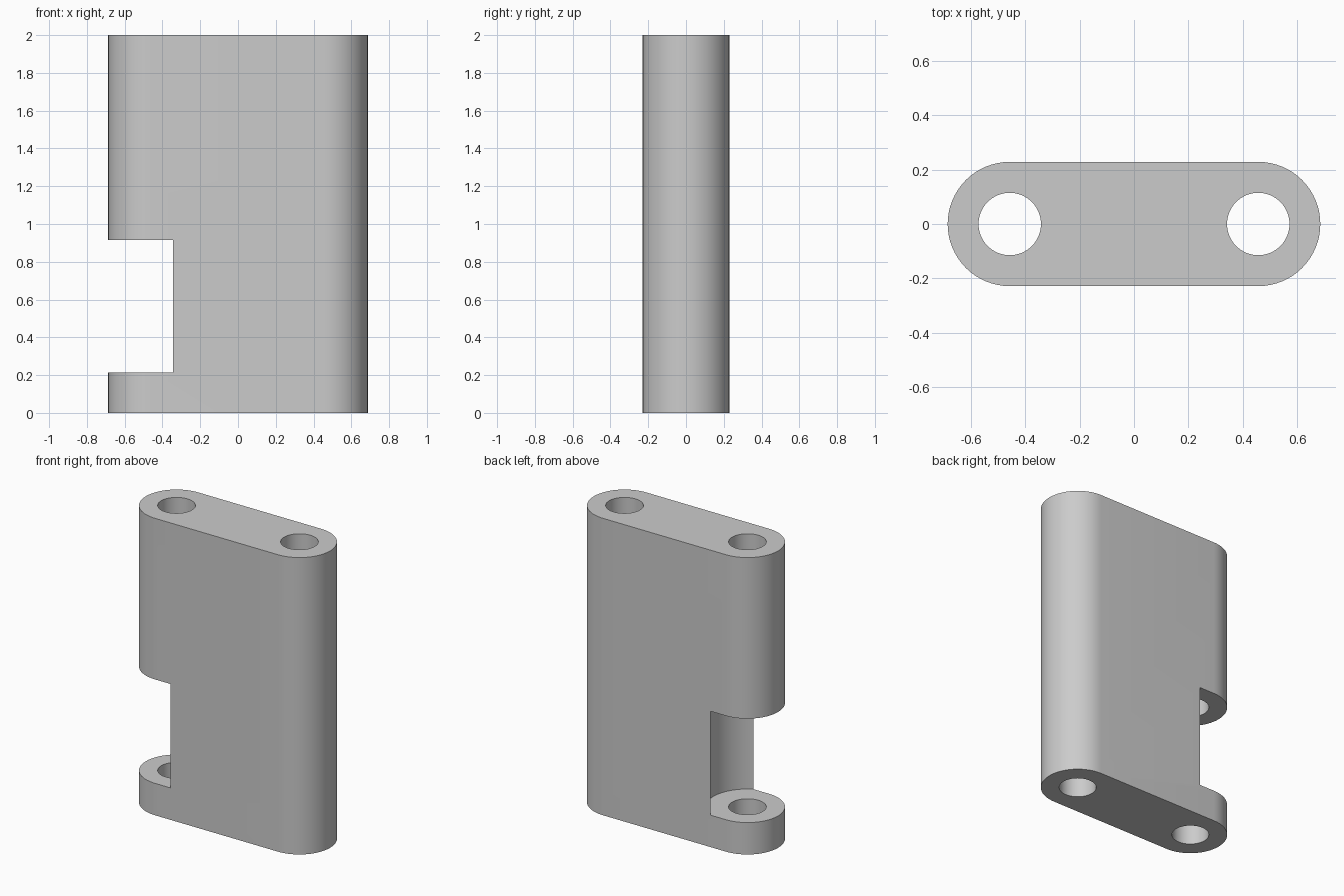
import bpy, bmesh, math

cube = bpy.data.objects.get("Cube")
if cube:
    bpy.data.objects.remove(cube, do_unlink=True)

HEIGHT = 2.0
END_RADIUS = 0.229
HOLE_RADIUS = 0.115
NOTCH_RADIUS = 0.256
AXIS_X = 0.458
SEGMENTS = 64

grey = bpy.data.materials.new("plain grey")
grey.use_nodes = True
colour = (0.6, 0.6, 0.6, 1)
grey.diffuse_color = colour
grey.node_tree.nodes["Principled BSDF"].inputs["Base Color"].default_value = colour


def arc(cx, radius, start, sweep, steps):
    return [(cx + radius * math.cos(start + sweep * i / steps),
             radius * math.sin(start + sweep * i / steps)) for i in range(steps + 1)]


def prism(name, outline, bottom, top):
    """Extrude a closed outline between two heights."""
    bm = bmesh.new()
    face = bm.faces.new([bm.verts.new((x, y, bottom)) for x, y in outline])
    side = bmesh.ops.extrude_face_region(bm, geom=[face])["geom"]
    moved = [v for v in side if isinstance(v, bmesh.types.BMVert)]
    bmesh.ops.translate(bm, verts=moved, vec=(0, 0, top - bottom))
    bmesh.ops.recalc_face_normals(bm, faces=bm.faces)
    mesh = bpy.data.meshes.new(name)
    bm.to_mesh(mesh)
    bm.free()
    mesh.materials.append(grey)
    obj = bpy.data.objects.new(name, mesh)
    bpy.context.collection.objects.link(obj)
    return obj


def cylinder(name, cx, radius, bottom, top):
    outline = arc(cx, radius, 0, math.tau, SEGMENTS)[:-1]
    return prism(name, outline, bottom, top)


# Hinge leaf body with rounded ends
half = SEGMENTS // 2
outline = (arc(AXIS_X, END_RADIUS, -math.pi / 2, math.pi, half)
           + arc(-AXIS_X, END_RADIUS, math.pi / 2, math.pi, half))
body = prism("hinge_body", outline, 0, HEIGHT)

# Round clearance notch and the two pin holes
cutters = [
    cylinder("notch_cutter", -AXIS_X, NOTCH_RADIUS, 0.215, 0.915),
    cylinder("left_hole_cutter", AXIS_X, HOLE_RADIUS, -0.1, HEIGHT + 0.1),
    cylinder("right_hole_cutter", -AXIS_X, HOLE_RADIUS, -0.1, HEIGHT + 0.1),
]
for cutter in cutters:
    cutter.hide_render = True
    cut = body.modifiers.new(cutter.name, "BOOLEAN")
    cut.operation = "DIFFERENCE"
    cut.solver = "EXACT"
    cut.object = cutter

# Bake the cuts, then drop the cutters
bpy.context.view_layer.update()
graph = bpy.context.evaluated_depsgraph_get()
result = bpy.data.meshes.new_from_object(body.evaluated_get(graph))
body.modifiers.clear()
body.data = result
for cutter in cutters:
    bpy.data.objects.remove(cutter, do_unlink=True)

# Smooth round walls with crisp rims
bpy.ops.object.select_all(action="DESELECT")
body.select_set(True)
bpy.context.view_layer.objects.active = body
bpy.ops.object.shade_smooth_by_angle(angle=math.radians(30))
